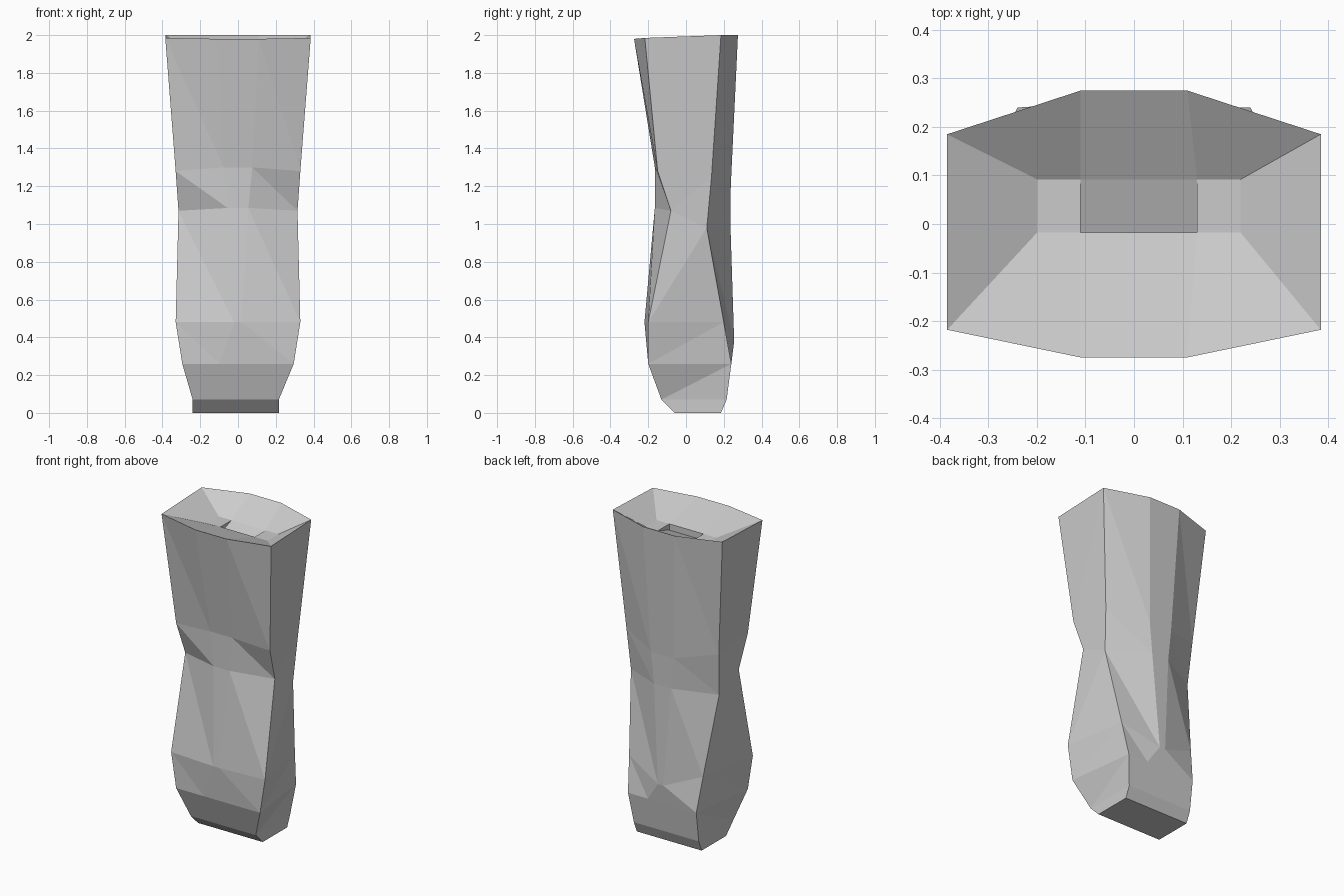
import bpy
import bmesh

if "Cube" in bpy.data.objects:
    bpy.data.objects.remove(bpy.data.objects["Cube"], do_unlink=True)

# One plain grey for the whole body
grey = bpy.data.materials.new("plain grey")
grey.use_nodes = True
colour = (.6, .6, .6, 1)
grey.diffuse_color = colour
grey.node_tree.nodes["Principled BSDF"].inputs["Base Color"].default_value = colour

# Half rings from top to bottom, for the +x half:
# front middle, front corner, back corner, back middle
half_rings = [
    [(.11, -.275, 1.98), (.385, -.218, 1.985), (.385, .185, 2), (.11, .275, 2)],
    [(.075, -.165, 1.3), (.33, -.15, 1.28), (.325, .135, 1.25), (.08, .237, 1.2)],
    [(.055, -.165, 1.085), (.315, -.08, 1.07), (.31, .11, .98), (.06, .235, 1)],
    [(.02, -.22, .48), (.33, -.2, .48), (.26, .2, .48), (.02, .255, .38)],
    [(.1, -.2, .26), (.295, -.2, .26), (.24, .24, .26), (.1, .24, .26)],
    [(.1, -.13, .07), (.228, -.13, .07), (.228, .215, .07), (.1, .215, .07)],
    [(.1, -.06, 0), (.228, -.06, 0), (.228, .185, 0), (.1, .185, 0)],
]

bm = bmesh.new()


def make_ring(half, shift):
    """Mirror a half ring in x and return its vertices in order."""
    mirrored = [(-x, y, z) for x, y, z in reversed(half)]
    return [bm.verts.new((x + shift, y, z)) for x, y, z in half + mirrored]


def join_rings(upper, lower):
    """Join two rings with triangles; the +x side is split the other way."""
    count = len(upper)
    for i in range(count):
        j = (i + 1) % count
        if i == 1:
            bm.faces.new((upper[i], lower[i], upper[j]))
            bm.faces.new((upper[j], lower[i], lower[j]))
        else:
            bm.faces.new((upper[i], lower[i], lower[j]))
            bm.faces.new((upper[i], lower[j], upper[j]))


# Outer wall, with the foot shifted slightly sideways
rings = []
for index, half in enumerate(half_rings):
    rings.append(make_ring(half, -.012 if index > 4 else 0))
for upper, lower in zip(rings, rings[1:]):
    join_rings(upper, lower)
bm.faces.new(list(reversed(rings[-1])))

# Shallow cup in the top: sloping walls down to a small floor
floor_z = 1.9
columns = (-.2, -.11, .13, .22)
front = [bm.verts.new((x, -.018, floor_z)) for x in columns]
back = [bm.verts.new((x, .092, floor_z)) for x in columns]
fr, cr, cbr, br, bl, cbl, cl, fl = rings[0]
front_rim = [cl, fl, fr, cr]
back_rim = [cbl, bl, br, cbr]
for rim, edge in ((front_rim, front), (back_rim, back)):
    for k in range(len(edge) - 1):
        bm.faces.new((rim[k], rim[k + 1], edge[k + 1], edge[k]))
for end in (0, -1):
    bm.faces.new((front_rim[end], back_rim[end], back[end], front[end]))

# Floor pads at both ends, with a ramp sinking between them
for k in (0, 2):
    bm.faces.new((front[k], front[k + 1], back[k + 1], back[k]))
low = [bm.verts.new((v.co.x, v.co.y, floor_z - .04)) for v in front[1:3]]
bm.faces.new((low[0], low[1], back[2], back[1]))
bm.faces.new((front[1], front[2], low[1], low[0]))
bm.faces.new((front[1], low[0], back[1]))
bm.faces.new((front[2], back[2], low[1]))

bmesh.ops.recalc_face_normals(bm, faces=bm.faces)

# Flat-shaded body object
mesh = bpy.data.meshes.new("leg_shell")
bm.to_mesh(mesh)
bm.free()
mesh.materials.append(grey)
body = bpy.data.objects.new("leg_shell", mesh)
bpy.context.collection.objects.link(body)
